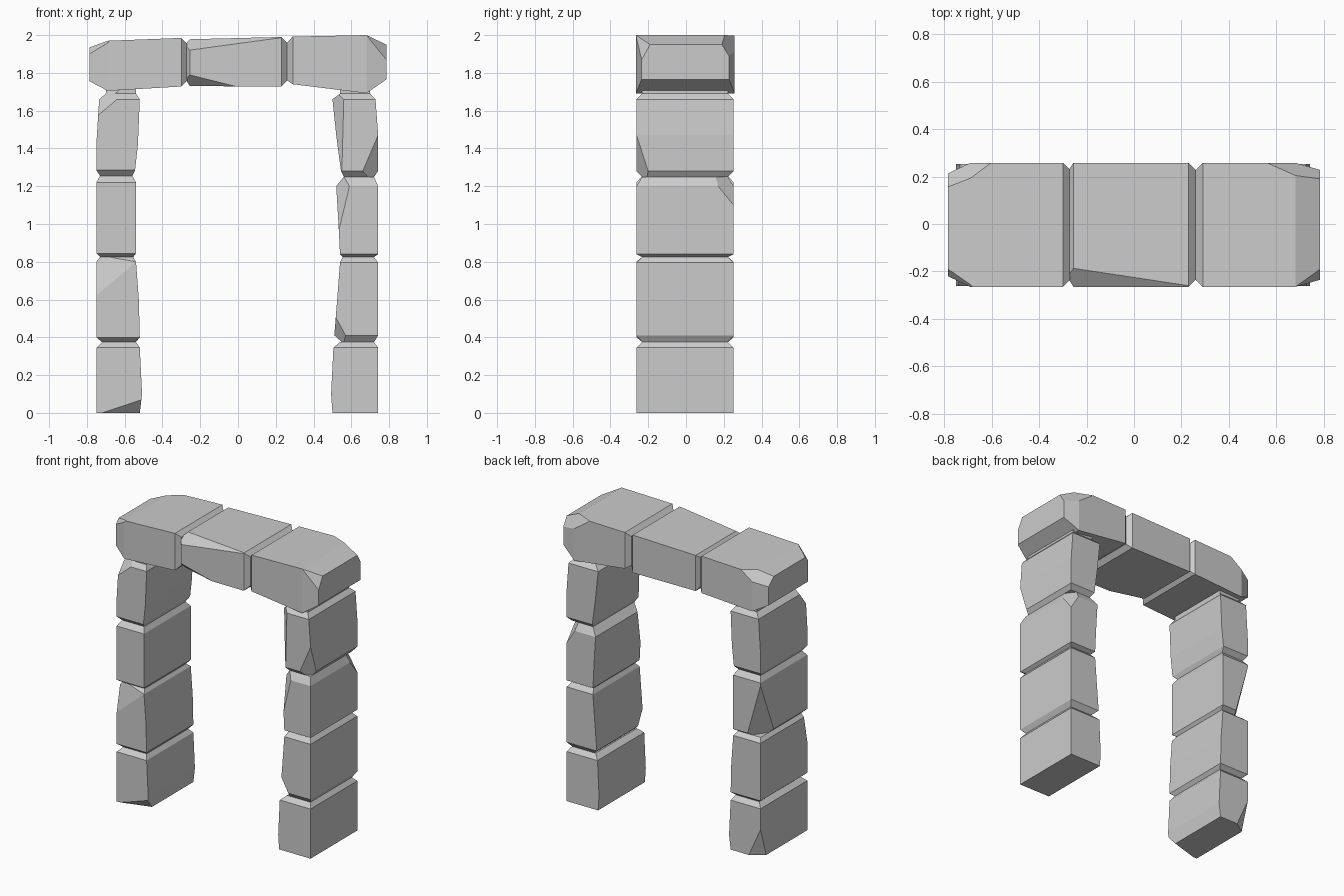
import bpy, bmesh
from mathutils import Vector


def stone(name, rings, axis="z", y0=-0.262, y1=0.252, chips=()):
    """Rectangular rings (position, low, high, y inset) joined into a block,
    then corners knocked off by planes given as three points."""
    bm = bmesh.new()
    loops = []
    for p, lo, hi, inset in rings:
        a, b = y0 + inset, y1 - inset
        loop = []
        for u, y in ((lo, a), (hi, a), (hi, b), (lo, b)):
            loop.append(bm.verts.new((u, y, p) if axis == "z" else (p, y, u)))
        loops.append(loop)
    for r, s in zip(loops, loops[1:]):
        for i in range(4):
            j = (i + 1) % 4
            bm.faces.new((r[i], r[j], s[j], s[i]))
    bm.faces.new(loops[0][::-1])
    bm.faces.new(loops[-1])
    centre = sum((v.co for v in bm.verts), Vector()) / len(bm.verts)
    for tri in chips:
        p, q, r = (Vector(t) for t in tri)
        n = (q - p).cross(r - p).normalized()
        if n.dot(centre - p) > 0:
            n.negate()
        geom = bm.verts[:] + bm.edges[:] + bm.faces[:]
        bmesh.ops.bisect_plane(bm, geom=geom, plane_co=p, plane_no=n,
                               dist=1e-5, clear_outer=True)
        rim = [e for e in bm.edges if e.is_boundary]
        bmesh.ops.holes_fill(bm, edges=rim, sides=0)
    bmesh.ops.recalc_face_normals(bm, faces=bm.faces[:])
    mesh = bpy.data.meshes.new(name)
    bm.to_mesh(mesh)
    bm.free()
    obj = bpy.data.objects.new(name, mesh)
    bpy.context.collection.objects.link(obj)
    return obj


D = 0.03  # depth of the joints

# Left pillar, bottom to top
stone("left_pillar_stone_1",
      [(0, -.75, -.52, 0), (.1, -.75, -.508, 0), (.345, -.75, -.52, 0), (.375, -.72, -.54, D)],
      chips=[((-.72, -.262, 0), (-.51, -.262, .07), (-.51, -.2, 0)),
             ((-.75, .252, .2), (-.66, .252, 0), (-.75, .19, 0))])
stone("left_pillar_stone_2",
      [(.375, -.72, -.54, D), (.40, -.75, -.52, 0), (.60, -.75, -.525, 0),
       (.80, -.75, -.54, 0), (.825, -.73, -.555, D)],
      chips=[((-.75, -.262, .62), (-.54, -.262, .80), (-.75, -.225, .80))])
stone("left_pillar_stone_3",
      [(.825, -.73, -.555, D), (.845, -.75, -.54, 0), (1.22, -.75, -.54, 0), (1.255, -.73, -.56, D)],
      chips=[((-.75, .252, 1.2), (-.68, .252, .95), (-.75, .17, 1.0))])
stone("left_pillar_stone_4",
      [(1.255, -.73, -.56, D), (1.285, -.75, -.545, 0), (1.42, -.75, -.53, 0),
       (1.66, -.735, -.52, 0), (1.69, -.70, -.54, D), (1.73, -.70, -.54, D)],
      chips=[((-.735, -.262, 1.58), (-.64, -.262, 1.66), (-.735, -.20, 1.66))])

# Right pillar, bottom to top
stone("right_pillar_stone_1",
      [(0, .50, .742, 0), (.1, .493, .742, 0), (.345, .505, .742, 0), (.375, .54, .72, D)])
stone("right_pillar_stone_2",
      [(.375, .55, .72, D), (.41, .51, .742, 0), (.60, .525, .742, 0),
       (.795, .54, .742, 0), (.825, .555, .72, D)],
      chips=[((.51, -.262, .52), (.57, -.262, .41), (.51, -.20, .41))])
stone("right_pillar_stone_3",
      [(.825, .555, .72, D), (.84, .54, .742, 0), (1.0, .532, .742, 0),
       (1.20, .52, .742, 0), (1.25, .56, .72, D)],
      chips=[((.742, .252, 1.1), (.742, .17, 1.2), (.68, .252, 1.2)),
             ((.53, -.262, .95), (.59, -.262, 1.2), (.52, -.21, 1.2))])
stone("right_pillar_stone_4",
      [(1.25, .56, .72, D), (1.28, .545, .742, 0), (1.47, .52, .742, 0),
       (1.66, .50, .728, 0), (1.69, .54, .70, D), (1.73, .54, .70, D)],
      chips=[((.742, -.262, 1.47), (.66, -.262, 1.28), (.742, -.20, 1.28)),
             ((.55, -.262, 1.28), (.56, -.262, 1.66), (.51, -.22, 1.5))])

# Lintel, left to right
lintel = dict(axis="x", y0=-.265, y1=.258)
stone("lintel_stone_left",
      [(-.785, 1.755, 1.935, .045), (-.69, 1.705, 1.97, 0), (-.30, 1.728, 1.985, 0),
       (-.27, 1.76, 1.955, D)], **lintel,
      chips=[((-.76, -.265, 1.88), (-.68, -.265, 1.97), (-.78, -.19, 1.94)),
             ((-.78, .16, 1.935), (-.60, .258, 1.975), (-.76, .258, 1.86))])
stone("lintel_stone_middle",
      [(-.275, 1.76, 1.955, D), (-.255, 1.73, 1.978, 0), (.23, 1.728, 1.99, 0),
       (.26, 1.76, 1.96, D)], **lintel,
      chips=[((-.26, -.265, 1.92), (.22, -.265, 1.985), (-.10, -.21, 1.982)),
             ((-.26, -.265, 1.79), (-.02, -.265, 1.73), (-.25, -.20, 1.73))])
stone("lintel_stone_right",
      [(.26, 1.76, 1.96, D), (.29, 1.74, 1.992, 0), (.68, 1.692, 2.0, 0),
       (.785, 1.765, 1.95, .03)], **lintel,
      chips=[((.68, -.265, 2.0), (.76, -.265, 1.86), (.785, -.19, 1.95)),
             ((.56, .258, 1.998), (.77, .258, 1.85), (.785, .19, 1.95))])
